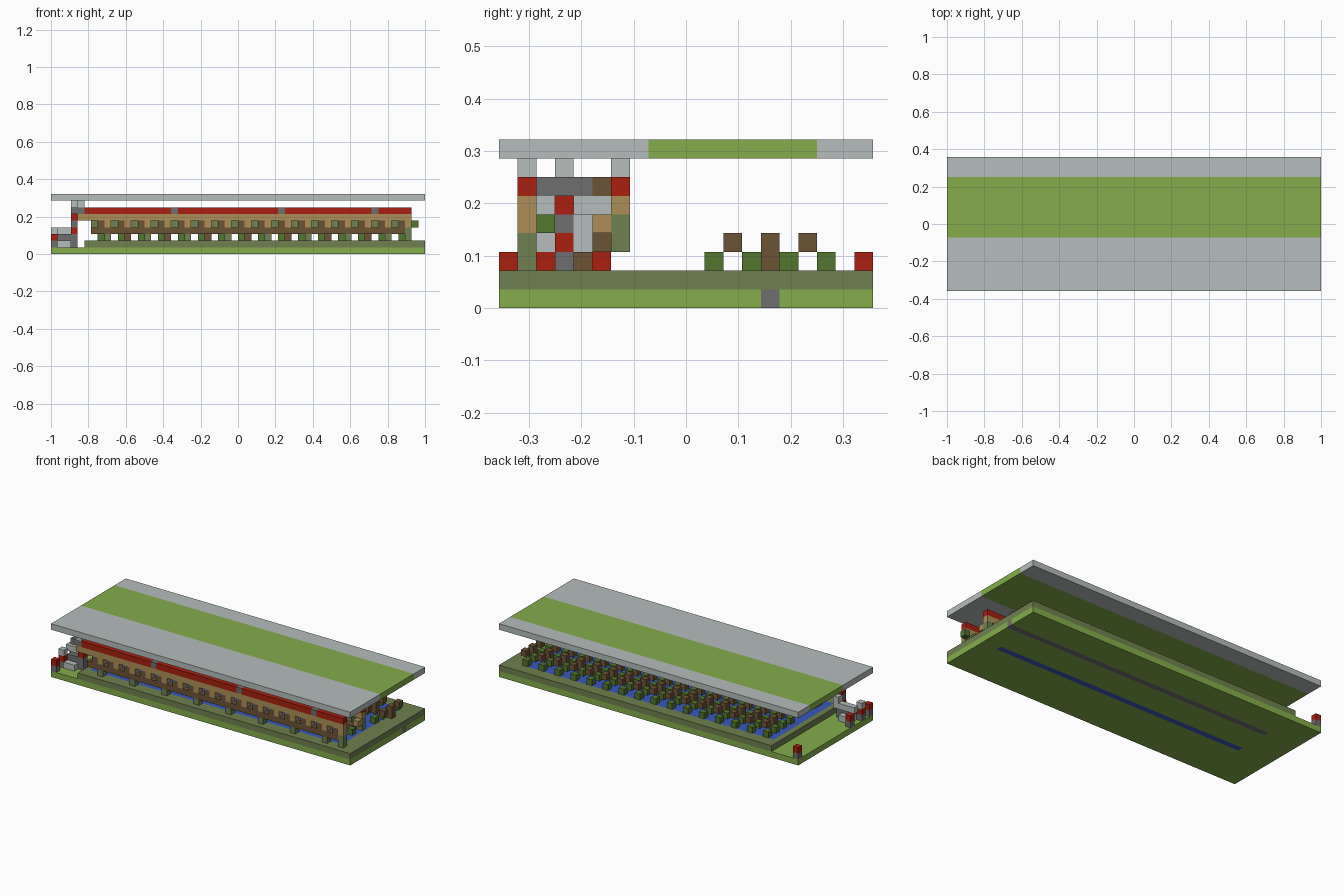
import bpy
import bmesh
from mathutils import Matrix, Vector

cube = bpy.data.objects.get("Cube")
if cube:
    bpy.data.objects.remove(cube, do_unlink=True)

UNIT = 1 / 28          # edge length of one block
LENGTH, DEPTH = 56, 20  # plan size in blocks


def make_material(name, rgb):
    linear = [((c / 255 + 0.055) / 1.055) ** 2.4 for c in rgb]
    mat = bpy.data.materials.new(name)
    mat.use_nodes = True
    mat.diffuse_color = (*linear, 1)
    bsdf = mat.node_tree.nodes["Principled BSDF"]
    bsdf.inputs["Base Color"].default_value = (*linear, 1)
    bsdf.inputs["Roughness"].default_value = 0.9
    return mat


grass = make_material("grass green", (131, 174, 75))
pale = make_material("pale grey", (182, 190, 188))
red = make_material("brick red", (168, 32, 16))
stone = make_material("stone grey", (111, 111, 111))
tan = make_material("tan wood", (173, 143, 88))
brown = make_material("dark wood", (108, 83, 53))
moss = make_material("mossy stone", (110, 129, 80))
leaf = make_material("leaf green", (82, 119, 46))
water = make_material("water blue", (55, 88, 190))


def blocks(name, mat, boxes):
    """Join boxes given as (x, y, z, width, depth, height) in block units."""
    bm = bmesh.new()
    for box in boxes:
        low = Vector(box[:3])
        size = Vector(box[3:] or (1, 1, 1))
        middle = low + size / 2 - Vector((LENGTH / 2, DEPTH / 2, 0))
        place = Matrix.Translation(middle * UNIT) @ Matrix.Diagonal((*(size * UNIT), 1))
        bmesh.ops.create_cube(bm, size=1, matrix=place)
    mesh = bpy.data.meshes.new(name)
    bm.to_mesh(mesh)
    bm.free()
    mesh.materials.append(mat)
    obj = bpy.data.objects.new(name, mesh)
    bpy.context.scene.collection.objects.link(obj)
    return obj


# Ground slab, with a stone strip and a water channel let into it
blocks("ground", grass, [
    (0, 0, 0, LENGTH, 8, 1),
    (0, 9, 0, LENGTH, 5, 1),
    (0, 15, 0, LENGTH, 5, 1),
    (0, 8, 0, 6, 1, 1),
    (53, 8, 0, 3, 1, 1),
    (0, 14, 0, 6, 1, 1),
])
blocks("stone_strip", stone, [(6, 14, 0, 50, 1, 1)])
blocks("water_channel", water, [(6, 8, 0, 47, 1, 1)])

# Mossy basin rim around the pool
blocks("basin_rim", moss, [
    (5, 0, 1, 51, 2, 1),
    (5, 18, 1, 51, 2, 1),
    (5, 2, 1, 1, 16, 1),
    (53, 2, 1, 3, 16, 1),
])
blocks("pool", water, [(6, 2, 1, 47, 16, 1)])

# Roof slab in three bands
blocks("roof_edges", pale, [(0, 0, 8, LENGTH, 8, 1), (0, 17, 8, LENGTH, 3, 1)])
blocks("roof_band", grass, [(0, 8, 8, LENGTH, 9, 1)])

# Upper gallery walls, front and rear
rows = (1, 6)
blocks("gallery_wall", tan, [(4, y, 5, 50, 1, 1) for y in rows])
inserts = (18, 34, 48)
starts = (5,) + tuple(i + 1 for i in inserts)
ends = inserts + (54,)
blocks("gallery_cornice", red,
       [(a, y, 6, b - a, 1, 1) for a, b in zip(starts, ends) for y in rows])
blocks("cornice_inserts", stone, [(i, y, 6) for i in inserts for y in rows])

# Lower gallery rails, brackets and posts
bays = range(6, 54, 3)
blocks("lower_rail", brown,
       [(6, 1, 3, 47, 1, 1), (6, 5, 3, 47, 1, 1)] +
       [(i + 1, 1, 4) for i in bays] +
       [(i + 2, 4, 2) for i in bays[::2]])
blocks("wall_brackets", tan,
       [(i + 2, 1, 4) for i in bays] + [(i + 2, 5, 4) for i in bays])
blocks("wall_posts", moss,
       [(i + 2, 1, 2) for i in bays[::2]] +
       [(53, y, 3, 1, 1, 2) for y in rows] + [(53, 1, 2)] +
       [(i, 6, 3, 1, 1, 2) for i in bays])
blocks("hanging_plants", leaf, [(i + 1, 2, 4) for i in bays] + [(54, 2, 4)])

# Grove: leafy cubes with wooden cubes set diagonally above
blocks("grove_bushes", leaf,
       [(i + 1, y, 2) for i in bays for y in range(11, 18, 2)])
blocks("grove_wood", brown,
       [(i + 2, y, 3) for i in bays for y in (12, 14, 16)] +
       [(i + 2, 14, 2) for i in bays])

# Gate tower at the open end
blocks("gate_pillar_stone", stone, [
    (1, 3, 2, 3, 1, 1), (3, 3, 4), (3, 2, 6, 2, 3, 1), (3, 3, 1),
    (3, 1, 6, 2, 1, 1), (4, 6, 6)])
blocks("gate_pillar_red", red, [(3, 3, 3), (3, 3, 5)])
blocks("gate_lintel", pale, [(4, 2, 5), (4, 4, 5, 1, 2, 1), (3, 4, 3), (3, 4, 4)])
blocks("gate_beams", brown, [(4, 5, 6)])
blocks("roof_supports", pale, [(4, 1, 7), (3, 3, 7), (4, 6, 7)])

# Steps and corner markers on the grass
blocks("gate_steps", pale, [
    (1, 2, 1, 2, 3, 1), (0, 2, 3), (0, 4, 3)])
markers = (0, 2, 5, 19)
blocks("marker_bases", stone, [(0, y, 1) for y in markers])
blocks("marker_tops", red, [(0, y, 2) for y in markers])
blocks("gate_bar", pale, [(1, 4, 3, 2, 1, 1)])
